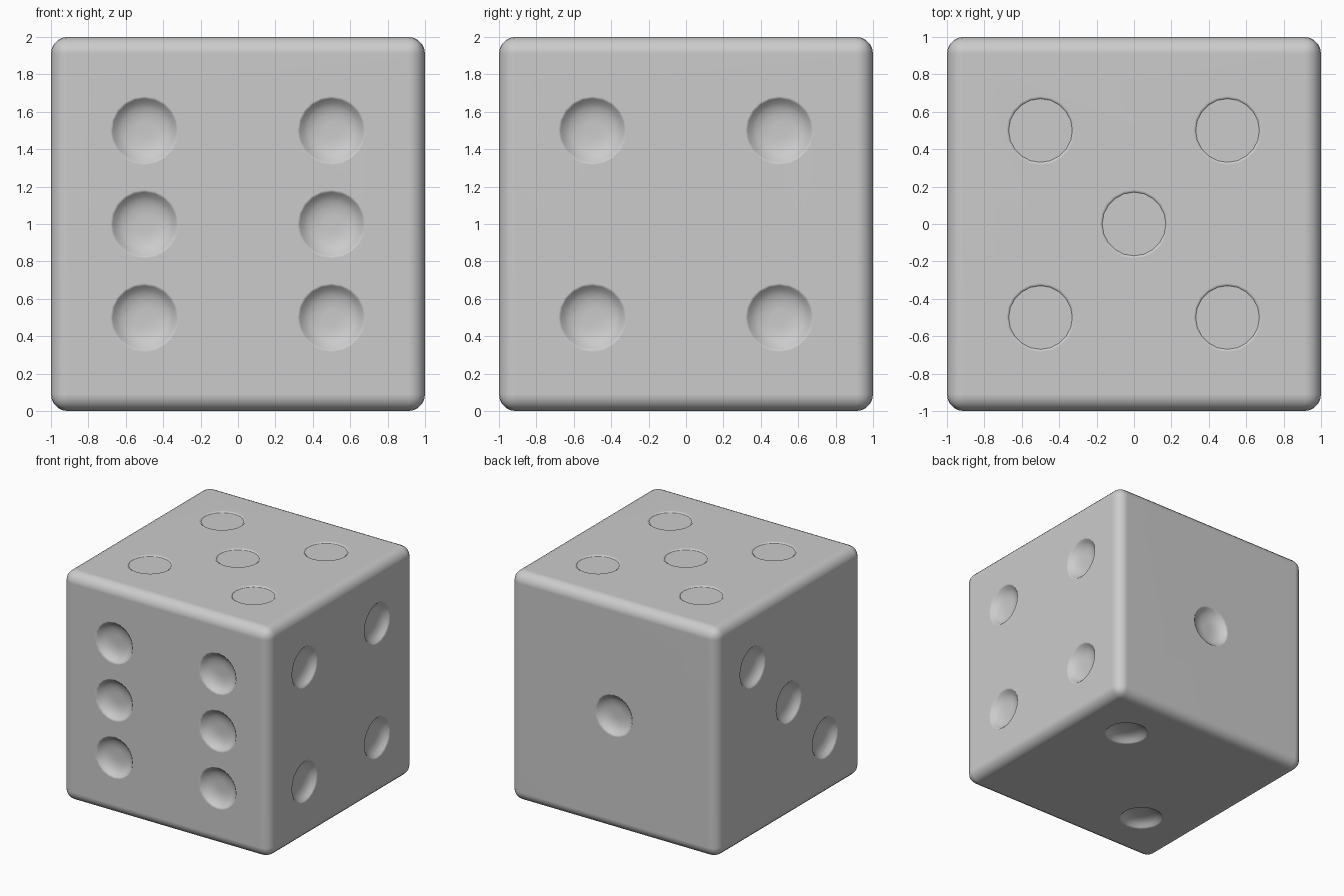
import bpy, bmesh, math
from mathutils import Matrix, Vector

if "Cube" in bpy.data.objects:
    bpy.data.objects.remove(bpy.data.objects["Cube"])

SIDES = 20
H = 0.5
# bowl profile: (radius, height above the face)
BOWL = [(0.19, 0.02), (0.184, 0.0), (0.17, -0.014), (0.15, -0.034),
        (0.125, -0.050), (0.09, -0.060), (0.045, -0.065)]
# face normal, right axis, up axis, pip positions on that face
FACES = [
    ((0, -1, 0), (1, 0, 0), (0, 0, 1), [(x, z) for x in (-H, H) for z in (-H, 0, H)]),
    ((1, 0, 0), (0, 1, 0), (0, 0, 1), [(y, z) for y in (-H, H) for z in (-H, H)]),
    ((0, 0, 1), (1, 0, 0), (0, 1, 0), [(-H, -H), (-H, H), (H, -H), (H, H), (0, 0)]),
    ((0, 1, 0), (-1, 0, 0), (0, 0, 1), [(0, 0)]),
    ((-1, 0, 0), (0, -1, 0), (0, 0, 1), [(-H, H), (0, 0), (H, -H)]),
    ((0, 0, -1), (1, 0, 0), (0, -1, 0), [(H, -H), (-H, H)]),
]


def make_object(name, bm):
    mesh = bpy.data.meshes.new(name)
    bm.to_mesh(mesh)
    bm.free()
    obj = bpy.data.objects.new(name, mesh)
    bpy.context.collection.objects.link(obj)
    return obj


def add_bowl(bm, place):
    rings = []
    for r, h in BOWL:
        rings.append([bm.verts.new(place @ Vector((
            r * math.cos(2 * math.pi * i / SIDES), r * math.sin(2 * math.pi * i / SIDES), h)))
            for i in range(SIDES)])
    bm.faces.new(rings[0])
    bm.faces.new(rings[-1][::-1])
    for a, b in zip(rings, rings[1:]):
        for i in range(SIDES):
            j = (i + 1) % SIDES
            bm.faces.new((a[i], b[i], b[j], a[j]))


# rounded cube body
bm = bmesh.new()
bmesh.ops.create_cube(bm, size=2, matrix=Matrix.Translation((0, 0, 1)))
bmesh.ops.bevel(bm, geom=bm.edges[:], offset=0.09, segments=5, profile=0.5, affect='EDGES')
body = make_object("die_body", bm)

# one cutter holding every pip bowl
bm = bmesh.new()
for n, u, v, pips in FACES:
    n, u, v = Vector(n), Vector(u), Vector(v)
    for a, b in pips:
        place = Matrix((u, v, n)).transposed().to_4x4()
        place.translation = Vector((0, 0, 1)) + n + u * a + v * b
        add_bowl(bm, place)
bmesh.ops.recalc_face_normals(bm, faces=bm.faces[:])
cutter = make_object("pip_cutter", bm)
cutter.hide_render = True

cut = body.modifiers.new("pips", 'BOOLEAN')
cut.operation = 'DIFFERENCE'
cut.solver = 'EXACT'
cut.object = cutter
bpy.context.view_layer.objects.active = body
body.select_set(True)
bpy.ops.object.modifier_apply(modifier=cut.name)
bpy.data.objects.remove(cutter)
bpy.ops.object.shade_smooth_by_angle(angle=math.radians(60))
body.modifiers.new("clean_shading", 'WEIGHTED_NORMAL').keep_sharp = True

# flat discs filling the five top pips
bm = bmesh.new()
for x, y in FACES[2][3]:
    bmesh.ops.create_circle(bm, cap_ends=True, segments=SIDES, radius=0.17,
                            matrix=Matrix.Translation((x, y, 1.988)))
make_object("top_pip_discs", bm)
